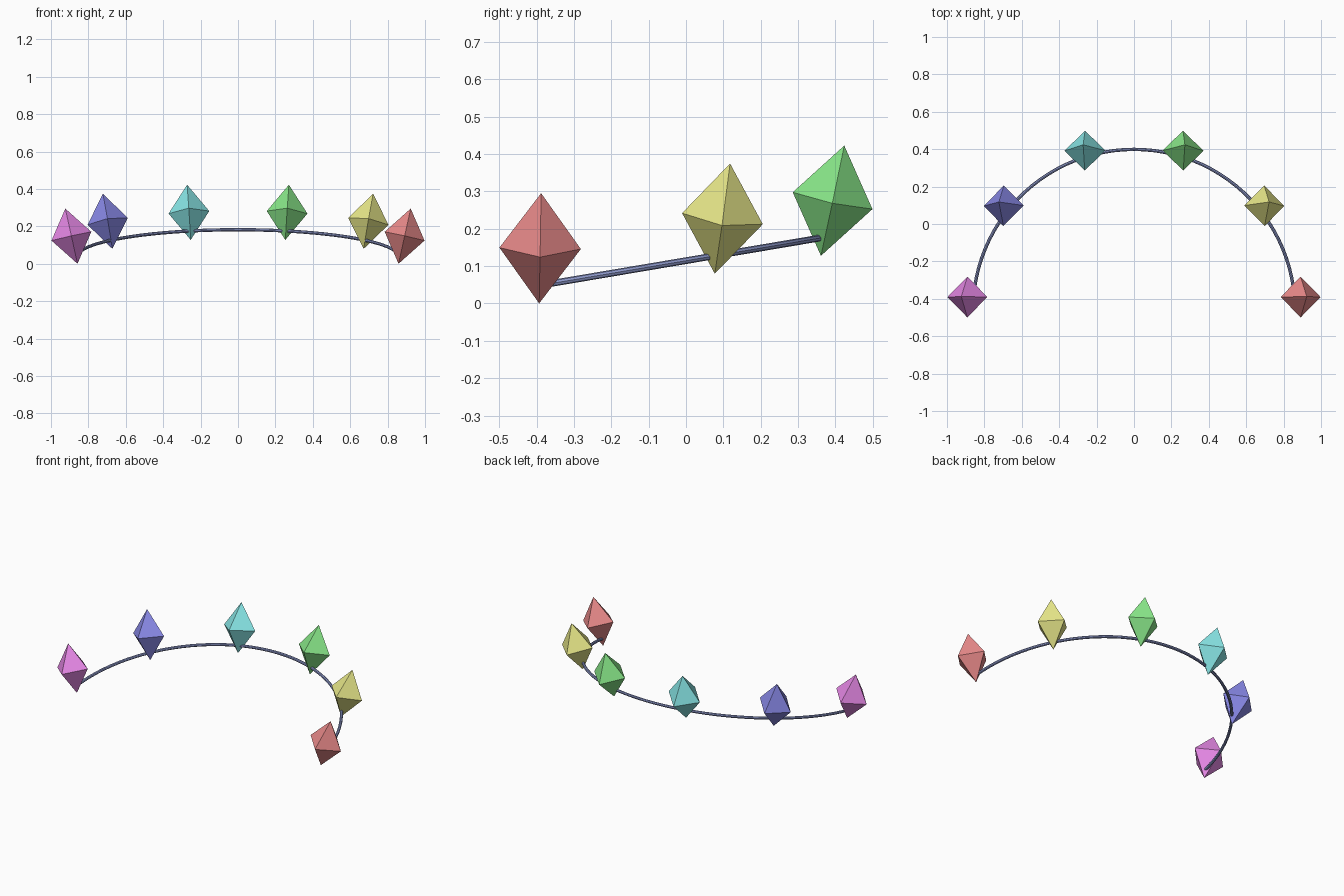
import bpy, math
from mathutils import Vector

if "Cube" in bpy.data.objects:
    bpy.data.objects.remove(bpy.data.objects["Cube"])

R, CY, START = 0.861, -0.462, 4.6     # band radius, centre y, end angle
STEP = (180 - 2 * START) / 5
TILT = math.radians(12.5)


def material(name, rgb):
    m = bpy.data.materials.new(name)
    m.diffuse_color = (*rgb, 1)
    m.use_nodes = True
    m.node_tree.nodes["Principled BSDF"].inputs["Base Color"].default_value = m.diffuse_color
    return m


def band_point(deg):
    a = math.radians(deg)
    y = CY + R * math.sin(a)
    return Vector((R * math.cos(a), y, 0.048 + 0.169 * (y + 0.393)))


# Thin tilted half-ring band
curve = bpy.data.curves.new("band", "CURVE")
curve.dimensions = "3D"
curve.bevel_depth = 0.009
curve.bevel_resolution = 2
curve.use_fill_caps = True
spline = curve.splines.new("POLY")
N = 48
spline.points.add(N)
for i, p in enumerate(spline.points):
    p.co = (*band_point(START + (180 - 2 * START) * i / N), 1)
band = bpy.data.objects.new("band", curve)
bpy.context.collection.objects.link(band)
bpy.context.view_layer.objects.active = band
band.select_set(True)
bpy.ops.object.convert(target="MESH")
band = bpy.context.object
band.data.materials.clear()
band.data.materials.append(material("band_blue", (0.28, 0.33, 0.62)))
bpy.ops.object.shade_smooth_by_angle()

# Six octahedral gems leaning outward, lower tips just under the band
colours = [("red", (0.8, 0.25, 0.25)), ("yellow", (0.8, 0.8, 0.25)),
           ("green", (0.25, 0.8, 0.25)), ("cyan", (0.25, 0.8, 0.8)),
           ("blue", (0.25, 0.25, 0.8)), ("magenta", (0.8, 0.25, 0.8))]
RAD, HALF = 0.109, 0.151
verts = [(RAD, 0, 0), (0, RAD, 0), (-RAD, 0, 0), (0, -RAD, 0),
         (0, 0, HALF), (0, 0, -HALF)]
faces = [f for i in range(4)
         for f in ((i, (i + 1) % 4, 4), ((i + 1) % 4, i, 5))]
for k, (name, rgb) in enumerate(colours):
    deg = START + STEP * k
    a = math.radians(deg)
    axis = Vector((math.sin(TILT) * math.cos(a),
                   math.sin(TILT) * math.sin(a), math.cos(TILT)))
    mesh = bpy.data.meshes.new(name + "_gem")
    mesh.from_pydata(verts, [], faces)
    mesh.materials.append(material(name, rgb))
    gem = bpy.data.objects.new(name + "_gem", mesh)
    bpy.context.collection.objects.link(gem)
    gem.rotation_mode = "QUATERNION"
    gem.rotation_quaternion = Vector((0, 0, 1)).rotation_difference(axis)
    gem.location = band_point(deg) - Vector((0, 0, 0.048)) + axis * HALF
